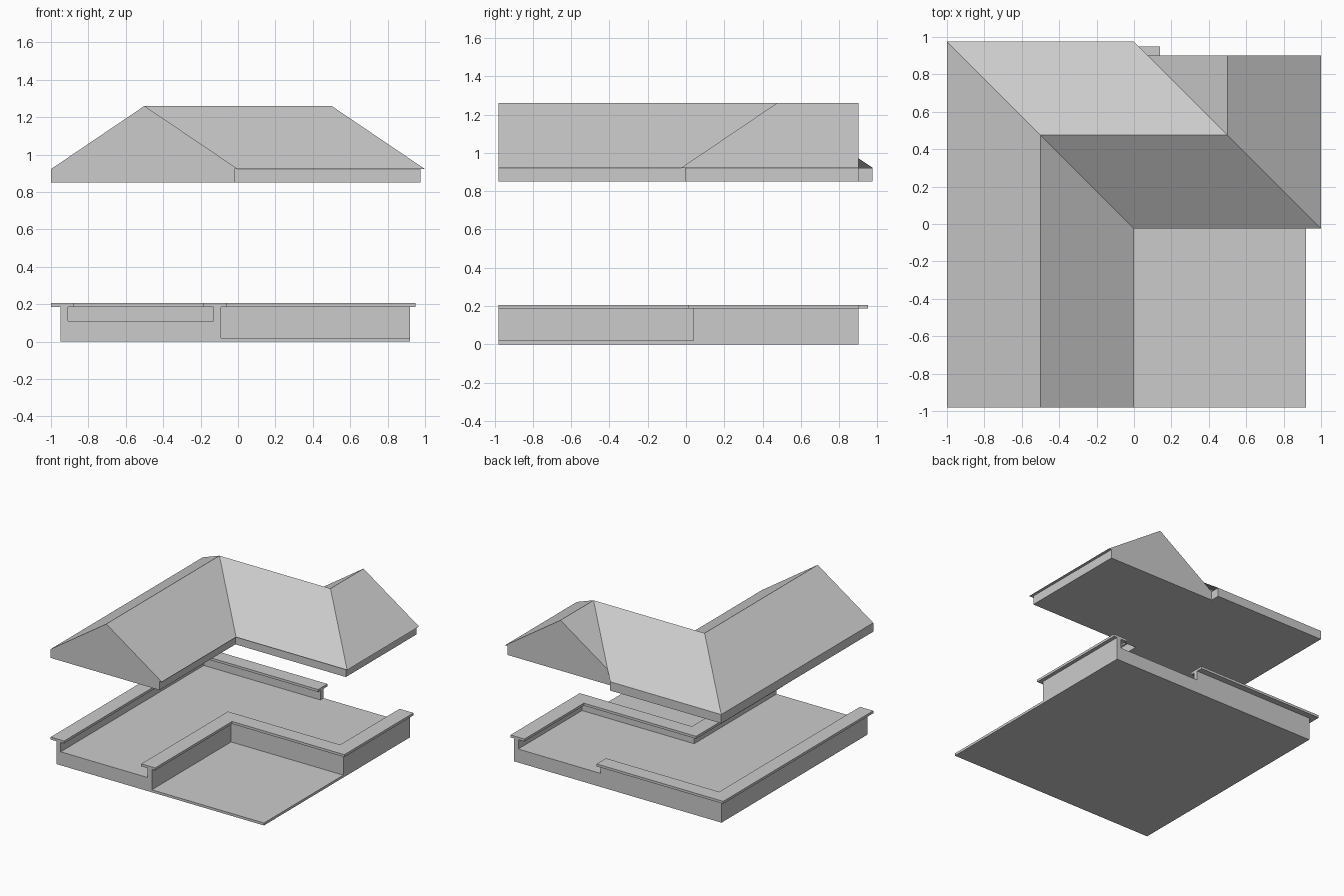
import bpy
import bmesh

if "Cube" in bpy.data.objects:
    bpy.data.objects.remove(bpy.data.objects["Cube"])


def finish(name, bm):
    bmesh.ops.remove_doubles(bm, verts=bm.verts, dist=0.0005)
    bmesh.ops.recalc_face_normals(bm, faces=bm.faces)
    mesh = bpy.data.meshes.new(name)
    bm.to_mesh(mesh)
    bm.free()
    obj = bpy.data.objects.new(name, mesh)
    bpy.context.collection.objects.link(obj)
    return obj


def prism(name, outline, z0, z1, top=True):
    """Extrude a plan outline from z0 to z1."""
    bm = bmesh.new()
    low = [bm.verts.new((x, y, z0)) for x, y in outline]
    high = [bm.verts.new((x, y, z1)) for x, y in outline]
    bm.faces.new(low[::-1])
    if top:
        bm.faces.new(high)
    for i in range(len(low)):
        j = (i + 1) % len(low)
        bm.faces.new((low[i], low[j], high[j], high[i]))
    return finish(name, bm)


def band(name, outer, inner, z0, z1):
    """Bent strip between two parallel paths."""
    return prism(name, outer + inner[::-1], z0, z1)


def outer_path(x, y):
    # left side and back, stopping at the rear opening
    return [(x, -.98), (x, y), (.14, y)]


def inner_path(x0, y, x1):
    # courtyard side of both wings and the right end
    return [(x0, -.98), (x0, y), (x1, y), (x1, .9)]


# Base: L-shaped floor block and courtyard plate
prism("floor_block", [(-.95, -.98), (-.09, -.98), (-.09, .04), (.92, .04),
                      (.92, .9), (-.95, .9)], 0, .11)
prism("courtyard_plate", [(-.09, -.98), (.92, -.98), (.92, .04), (-.09, .04)], 0, .02)

# Low walls with overhanging caps
band("outer_wall", outer_path(-.95, .9), outer_path(-.91, .86), .11, .186)
band("outer_wall_cap", outer_path(-1, .95), outer_path(-.88, .83), .186, .206)
band("courtyard_wall", inner_path(-.09, .04, .92), inner_path(-.13, .08, .88), .11, .186)
band("courtyard_wall_cap", inner_path(-.06, .01, .95), inner_path(-.185, .135, .825), .186, .206)

# Roof: eave and ridge rails joined into slopes
eave, peak = .922, 1.26
clip = eave + .075 / .5 * (peak - eave)
left = [(-1, -.98, eave), (-1, .975, eave), (0, .975, eave), (.075, .9, clip)]
ridge = [(-.5, -.98, peak), (-.5, .475, peak), (.5, .475, peak), (.5, .9, peak)]
right = [(0, -.98, eave), (0, -.025, eave), (1, -.025, eave), (1, .9, eave)]
soffit = [(-.02, -.98, eave), (-.02, -.005, eave), (.975, -.005, eave), (.975, .9, eave)]
bm = bmesh.new()


def face(*points):
    bm.faces.new([bm.verts.new(p) for p in points])


for a, b in ((left, ridge), (ridge, right), (right, soffit)):
    for i in range(3):
        face(a[i], b[i], b[i + 1], a[i + 1])
# Gable ends
face(left[0], right[0], ridge[0])
face((0, .9, eave), left[3], ridge[3], right[3])
finish("roof_slopes", bm)

# Fascia and flat underside of the roof
prism("roof_fascia", [p[:2] for p in soffit] + [(0, .9), (0, .975), (-1, .975), (-1, -.98)],
      .85, eave, top=False)
